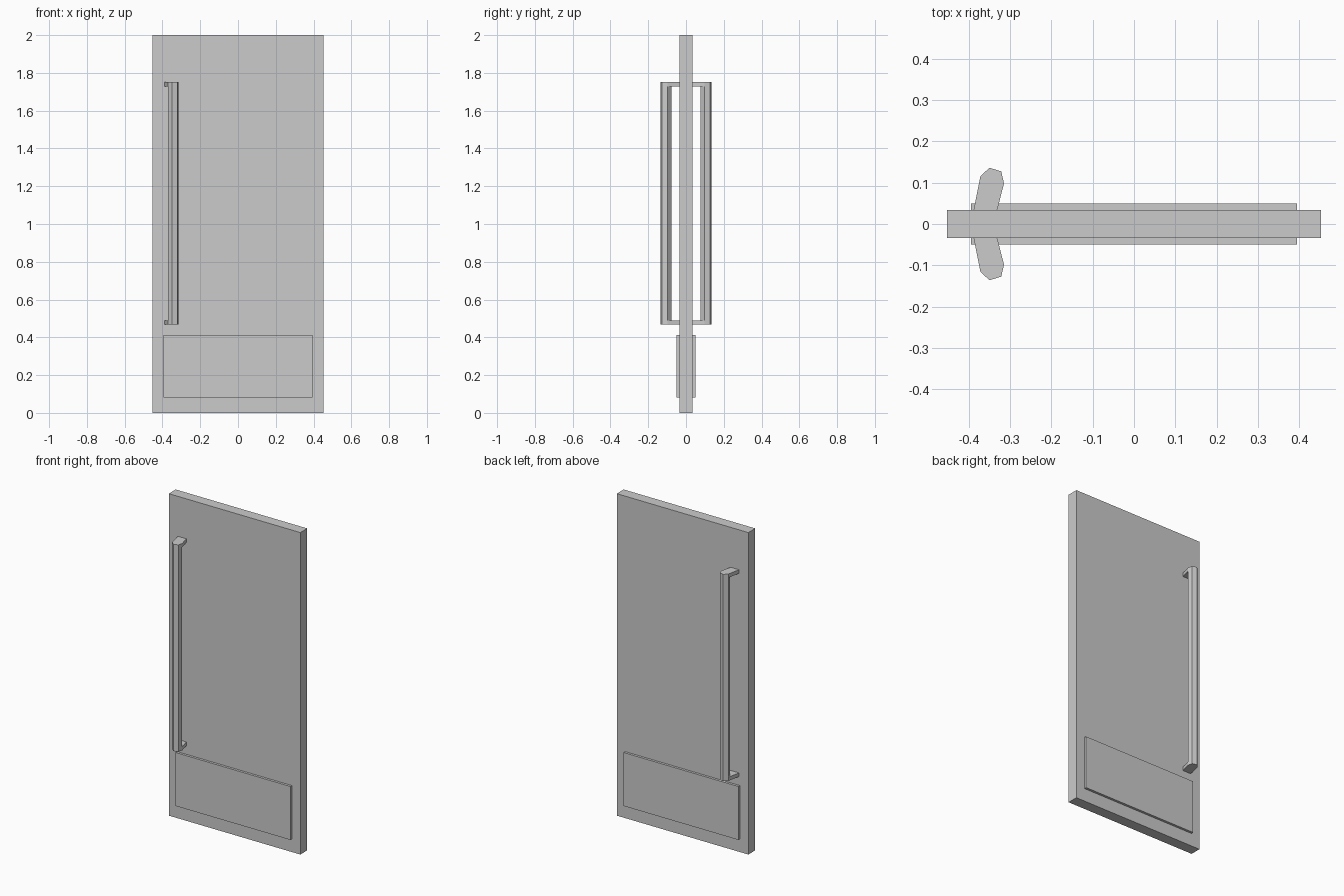
import bpy, bmesh
from math import cos, sin, radians

if "Cube" in bpy.data.objects:
    bpy.data.objects.remove(bpy.data.objects["Cube"])


def prism(name, outline, z0, z1):
    """Extrude a closed xy outline from z0 to z1."""
    bm = bmesh.new()
    base = bm.faces.new([bm.verts.new((x, y, z0)) for x, y in outline])
    top = bmesh.ops.extrude_face_region(bm, geom=[base], use_keep_orig=True)
    verts = [v for v in top["geom"] if isinstance(v, bmesh.types.BMVert)]
    bmesh.ops.translate(bm, verts=verts, vec=(0, 0, z1 - z0))
    bmesh.ops.recalc_face_normals(bm, faces=bm.faces)
    mesh = bpy.data.meshes.new(name)
    bm.to_mesh(mesh)
    bm.free()
    obj = bpy.data.objects.new(name, mesh)
    bpy.context.collection.objects.link(obj)
    return obj


def box_outline(x0, x1, y0, y1):
    return [(x0, y0), (x1, y0), (x1, y1), (x0, y1)]


HALF = 0.034          # half thickness of the door
Z0, Z1 = 0.467, 1.752  # handle height range
TAB = 0.023           # bracket thickness

# Door leaf
prism("door_leaf", box_outline(-0.452, 0.452, -HALF, HALF), 0, 2)

# Hexagonal pull bar section, and the bracket section that wraps its inner side
hexagon = [(-0.343 + 0.0298 * cos(radians(a)), 0.107 + 0.0298 * sin(radians(a)))
           for a in range(-17, 343, 60)]
bracket = [(-0.388, HALF), hexagon[3], hexagon[4], hexagon[5], hexagon[0],
           (-0.331, HALF)]

for side, s in (("front", -1), ("back", 1)):
    # Kick plate
    plate = box_outline(-0.394, 0.394, s * HALF, s * 0.049)
    prism(side + "_kick_plate", plate, 0.081, 0.413)
    # Pull handle with its two brackets
    prism(side + "_handle_bar", [(x, s * y) for x, y in hexagon], Z0, Z1)
    tab = [(x, s * y) for x, y in bracket]
    prism(side + "_handle_lower_bracket", tab, Z0, Z0 + TAB)
    prism(side + "_handle_upper_bracket", tab, Z1 - TAB, Z1)
